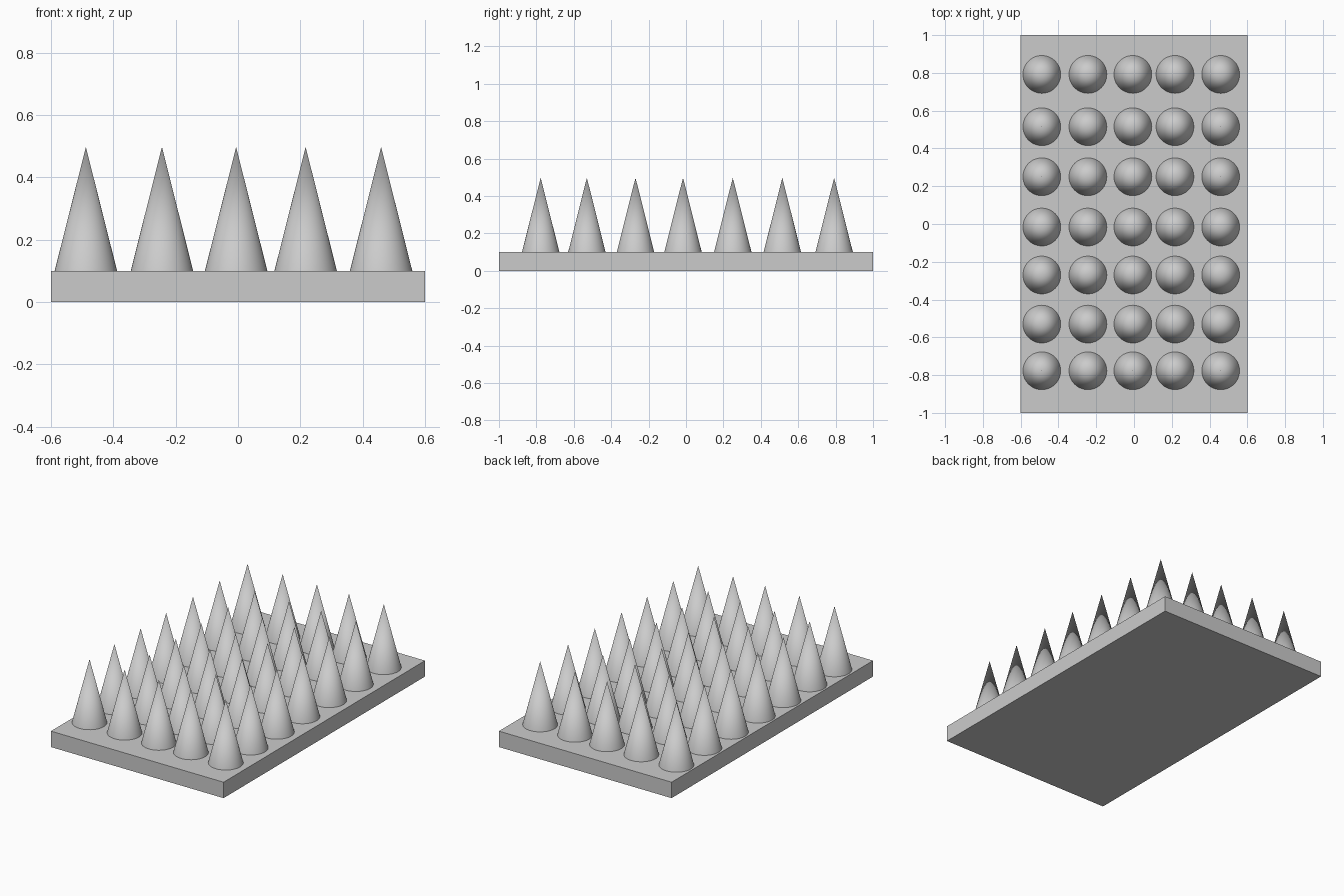
import bpy

if "Cube" in bpy.data.objects:
    bpy.data.objects.remove(bpy.data.objects["Cube"])

XS = (-0.488, -0.244, -0.006, 0.217, 0.459)
YS = (-0.777, -0.53, -0.27, -0.016, 0.25, 0.515, 0.792)
SLAB = 0.10      # slab thickness
RADIUS = 0.10    # spike base radius
TIP = 0.497      # height of the spike tips

# Base slab
bpy.ops.mesh.primitive_cube_add(size=1, location=(0, 0, SLAB / 2))
slab = bpy.context.object
slab.name = "base_slab"
slab.scale = (1.2, 2.0, SLAB)
bpy.ops.object.transform_apply(location=False, rotation=False, scale=True)

# First spike: open-bottomed smooth cone resting on the slab
h = TIP - SLAB
bpy.ops.mesh.primitive_cone_add(vertices=48, radius1=RADIUS, radius2=0, depth=h,
                                end_fill_type='NOTHING',
                                location=(XS[0], YS[0], SLAB + h / 2))
spike = bpy.context.object
spike.name = "spike_1_1"
for p in spike.data.polygons:
    p.use_smooth = True

# Remaining spikes share the mesh
for j, y in enumerate(YS):
    for i, x in enumerate(XS):
        if i == j == 0:
            continue
        o = bpy.data.objects.new(f"spike_{j + 1}_{i + 1}", spike.data)
        o.location = (x, y, SLAB + h / 2)
        bpy.context.collection.objects.link(o)
